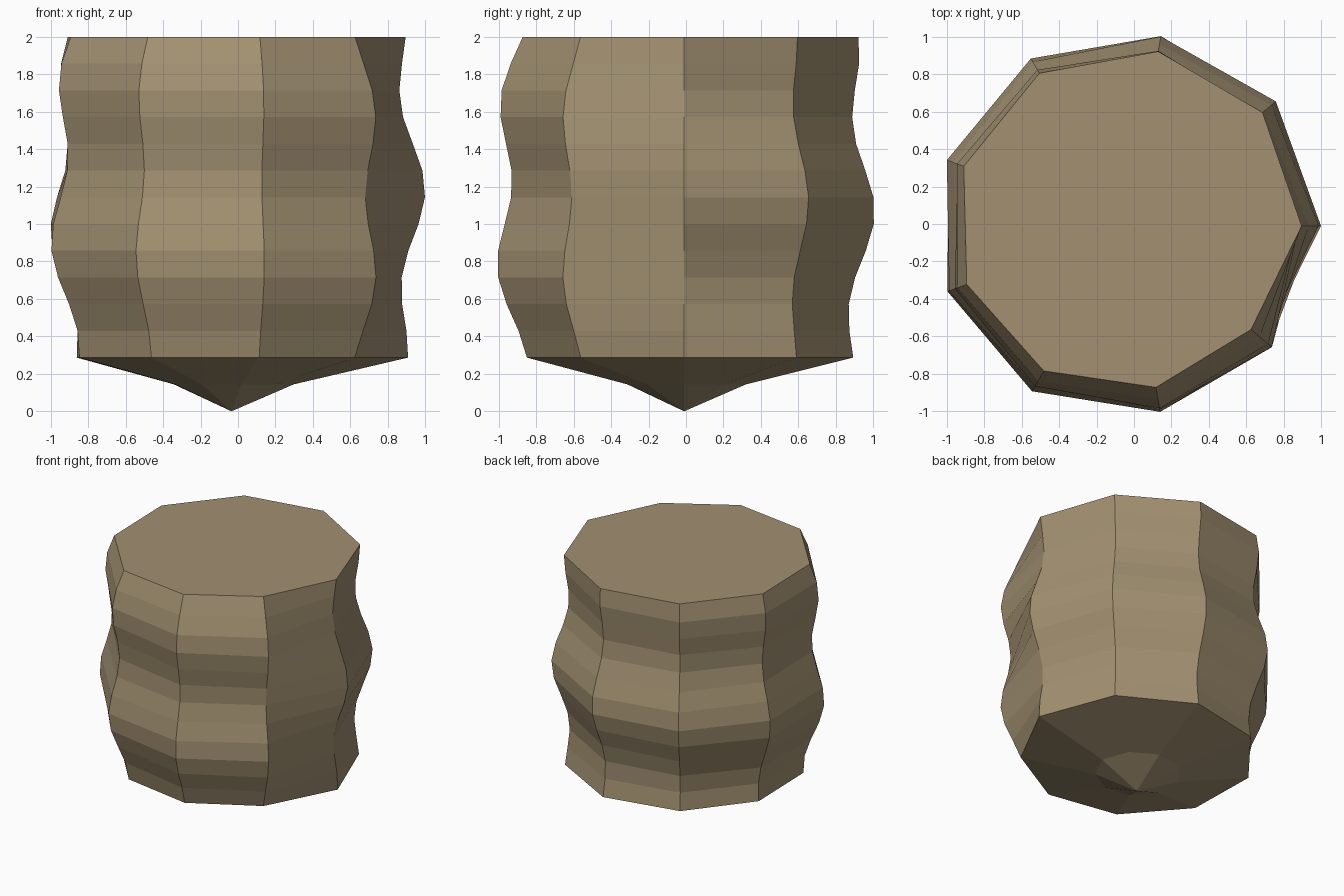
import bpy, bmesh
from math import sin, cos, pi

if "Cube" in bpy.data.objects:
    bpy.data.objects.remove(bpy.data.objects["Cube"])

SIDES, RINGS = 9, 15
CX, CY = -0.035, -0.01


def base_radius(i):
    # pointed underside, then a gently bulging body
    if i < 2:
        return (0.003, 0.32)[i]
    return 0.90 + 0.085 * sin(pi * (i - 2) / 12)


# stacked nine-sided rings with a wave that winds around the body
bm = bmesh.new()
rings = []
for i in range(RINGS):
    ring = []
    for k in range(SIDES):
        a = 2 * pi * k / SIDES
        r = base_radius(i) * (1 + 0.052 * sin(0.95 * i + 0.6 * a))
        ring.append(bm.verts.new((CX + r * cos(a), CY + r * sin(a), i / 7)))
    rings.append(ring)

# side walls
for lo, hi in zip(rings, rings[1:]):
    for k in range(SIDES):
        n = (k + 1) % SIDES
        bm.faces.new((lo[k], lo[n], hi[n], hi[k]))

# flat top and tiny tip
bm.faces.new(rings[-1])
bm.faces.new(rings[0][::-1])

mesh = bpy.data.meshes.new("wavy_stump")
bm.to_mesh(mesh)
bm.free()
obj = bpy.data.objects.new("wavy_stump", mesh)
bpy.context.collection.objects.link(obj)

# tan colour
mat = bpy.data.materials.new("tan")
mat.diffuse_color = (0.36, 0.28, 0.165, 1)
mat.use_nodes = True
mat.node_tree.nodes["Principled BSDF"].inputs["Base Color"].default_value = mat.diffuse_color
mesh.materials.append(mat)
